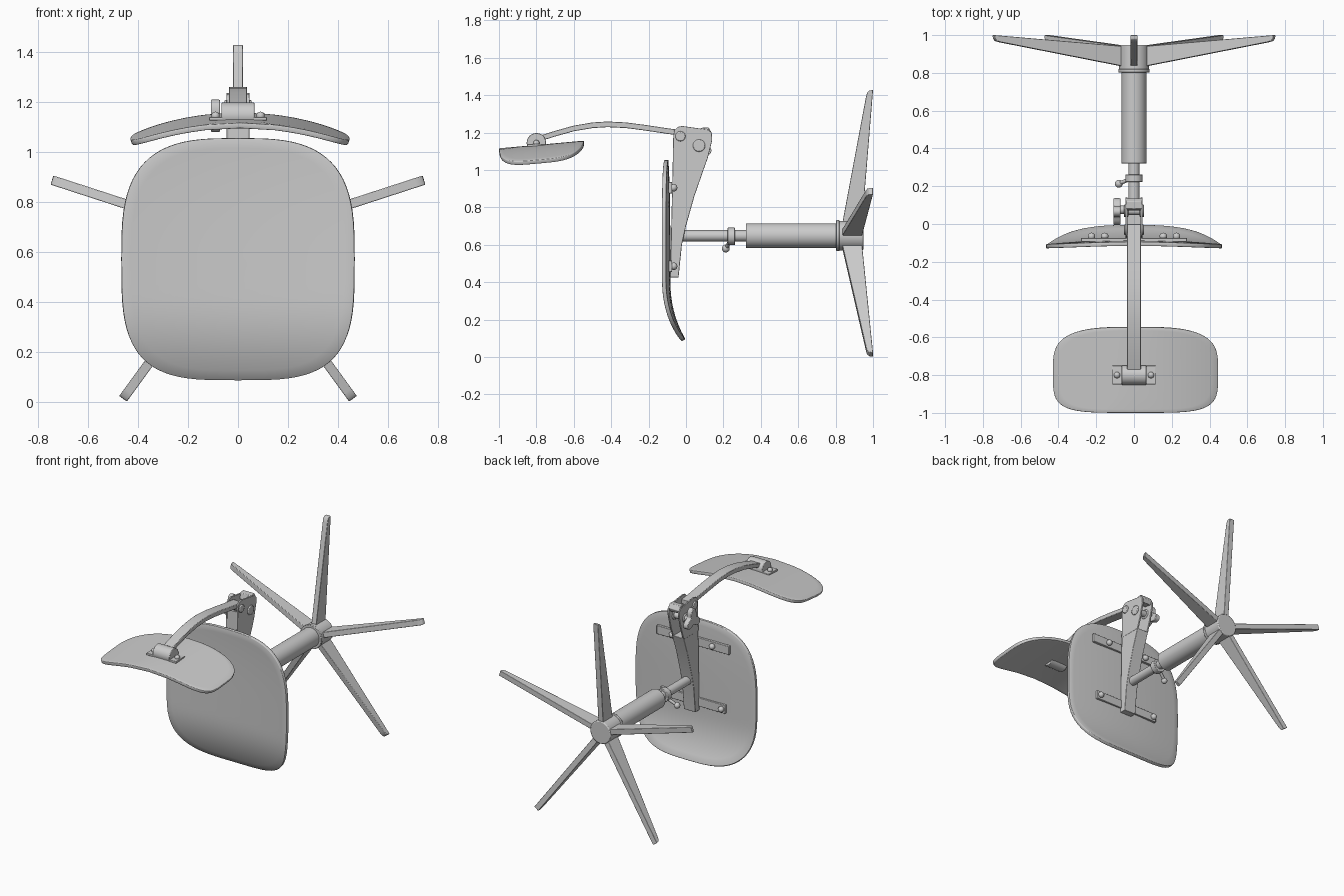
import bpy, bmesh, math
from mathutils import Vector, Matrix

if "Cube" in bpy.data.objects:
    bpy.data.objects.remove(bpy.data.objects["Cube"])

AXIS_Z = 0.645  # height of the pedestal axis (chair lies on its back)


def finish(name, bm, bevel=0.0, smooth=True, solid=0.0):
    bmesh.ops.recalc_face_normals(bm, faces=bm.faces)
    me = bpy.data.meshes.new(name)
    bm.to_mesh(me)
    bm.free()
    ob = bpy.data.objects.new(name, me)
    bpy.context.collection.objects.link(ob)
    if solid:
        m = ob.modifiers.new("thickness", 'SOLIDIFY')
        m.thickness, m.offset = solid, 0
    if bevel:
        m = ob.modifiers.new("bevel", 'BEVEL')
        m.width, m.segments, m.limit_method = bevel, 2, 'ANGLE'
        m.angle_limit = math.radians(35)
    if smooth:
        bpy.ops.object.select_all(action='DESELECT')
        ob.select_set(True)
        bpy.context.view_layer.objects.active = ob
        bpy.ops.object.shade_smooth_by_angle(angle=math.radians(35))
    return ob


def panel(name, hu, hv, n_low, n_high, place, thick):
    """Rounded-rectangle shell made of concentric rings, bent by place(u, v)."""
    bm = bmesh.new()
    seg, rings = 80, 12
    centre = bm.verts.new(place(0, 0))
    prev = None
    for r in range(1, rings + 1):
        f = r / rings
        row = []
        for i in range(seg):
            a = 2 * math.pi * i / seg
            c, s = math.cos(a), math.sin(a)
            n = n_high if s >= 0 else n_low
            n = 2 + (n - 2) * f
            u = math.copysign(abs(c) ** (2 / n), c) * hu * f
            v = math.copysign(abs(s) ** (2 / n), s) * hv * f
            row.append(bm.verts.new(place(u, v)))
        for i in range(seg):
            j = (i + 1) % seg
            if prev:
                bm.faces.new((prev[i], row[i], row[j], prev[j]))
            else:
                bm.faces.new((centre, row[i], row[j]))
        prev = row
    return finish(name, bm, bevel=0.004, solid=thick)


def prism(name, profile, x0, x1, bevel=0.0, matrix=None):
    """Extrude a (y, z) profile along x."""
    bm = bmesh.new()
    a = [bm.verts.new((x0, y, z)) for y, z in profile]
    b = [bm.verts.new((x1, y, z)) for y, z in profile]
    bm.faces.new(a)
    bm.faces.new(b[::-1])
    for i in range(len(a)):
        j = (i + 1) % len(a)
        bm.faces.new((a[i], b[i], b[j], a[j]))
    if matrix:
        bm.transform(matrix)
    return finish(name, bm, bevel)


def box(name, x, y, z, bevel=0.003):
    return prism(name, [(y[0], z[0]), (y[1], z[0]), (y[1], z[1]), (y[0], z[1])], *x, bevel)


def rod(name, p, q, r, seg=32, bevel=0.003):
    p, q = Vector(p), Vector(q)
    d = q - p
    m = Matrix.Translation((p + q) / 2) @ d.to_track_quat('Z', 'Y').to_matrix().to_4x4()
    bm = bmesh.new()
    bmesh.ops.create_cone(bm, cap_ends=True, segments=seg, radius1=r, radius2=r,
                          depth=d.length, matrix=m)
    return finish(name, bm, bevel)


def ball(name, p, r):
    bm = bmesh.new()
    bmesh.ops.create_uvsphere(bm, u_segments=16, v_segments=10, radius=r,
                              matrix=Matrix.Translation(p))
    return finish(name, bm)


# seat shell: dished across, with a waterfall front lip
def seat_point(u, v):
    z = 0.572 + v
    lip = max(0, (0.42 - z) / 0.33)
    return (u, -0.095 - 0.023 * (u / 0.465) ** 2 + 0.082 * lip ** 2.3 - 0.01 * max(0, v / 0.48) ** 3, z)


panel("seat", 0.466, 0.482, 3.5, 3.1, seat_point, 0.022)


# backrest shell: arched across and slightly tilted
def back_point(u, v):
    return (u + 0.008, -0.772 + v, 1.125 + 0.09 * v - 0.08 * (u / 0.435) ** 2)


panel("backrest", 0.435, 0.227, 4.6, 3.3, back_point, 0.022)

# backrest mount: plate, barrel and screws
box("backrest_plate", (-0.115, 0.115), (-0.85, -0.75), (1.124, 1.139))
rod("backrest_barrel", (-0.065, -0.8, 1.145), (0.065, -0.8, 1.145), 0.052)
for s in (-1, 1):
    ball("backrest_screw", (s * 0.09, -0.8, 1.143), 0.017)

# curved flat arm carrying the backrest
path = [(-0.82, 1.155), (-0.77, 1.172), (-0.7, 1.194), (-0.6, 1.222), (-0.5, 1.239), (-0.42, 1.244),
        (-0.32, 1.239), (-0.22, 1.226), (-0.1, 1.208), (0.0, 1.195)]
prism("back_arm", [(y, z + 0.015) for y, z in path] + [(y, z - 0.015) for y, z in reversed(path)],
      -0.036, 0.036, 0.003)

# spine bracket: solid lower part, open cheeks above
edge = [(-0.085, 0.425), (-0.04, 0.425), (-0.022, 0.60), (0.0, 0.70), (0.045, 0.86), (0.09, 0.99)]
prism("spine", edge + [(-0.072, 0.99)], -0.045, 0.045, 0.003)
cheek = [(-0.072, 0.985), (0.088, 0.985), (0.115, 1.06), (0.14, 1.16), (0.138, 1.195), (0.12, 1.215),
         (-0.02, 1.235), (-0.045, 1.23), (-0.063, 1.212), (-0.068, 1.18)]
for s in (-1, 1):
    prism("spine_cheek", cheek, s * 0.035, s * 0.046, 0.002)
    for y, z, r in ((-0.03, 1.18, 0.027), (0.07, 1.13, 0.033)):
        rod("pivot_bolt", (s * 0.03, y, z), (s * 0.054, y, z), r, 24, 0.005)
prism("spine_front_wall", [(-0.071, 0.98), (-0.058, 0.98), (-0.054, 1.165), (-0.067, 1.165)], -0.04, 0.04)
prism("spine_cap", [(0.07, 1.185), (0.125, 1.175), (0.137, 1.2), (0.12, 1.228), (0.08, 1.225)],
      -0.043, 0.043, 0.003)
for y, z in ((-0.03, 1.18), (0.07, 1.13)):
    rod("pivot_pin", (-0.04, y, z), (0.04, y, z), 0.022)

# tilt adjusting knob on the left side
rod("knob_shaft", (-0.075, 0.075, 1.13), (-0.04, 0.075, 1.13), 0.022)
lobes = []
for i in range(36):
    a = 2 * math.pi * i / 36
    r = 0.056 + 0.022 * math.cos(3 * a - math.pi * 1.5)
    lobes.append((0.066 + r * math.cos(a), 1.13 + r * math.sin(a)))
prism("tilt_knob", lobes, -0.108, -0.072, 0.004)

# seat straps and screws
for z, half, sx in ((0.905, 0.28, 0.155), (0.485, 0.25, 0.225)):
    box("seat_strap", (-half, half), (-0.094, -0.074), (z - 0.03, z + 0.03))
    for s in (-1, 1):
        ball("strap_screw", (s * sx, -0.066, z), 0.02)

# pedestal: gas post, clamp with pin, outer tube, hub
rod("post", (0, -0.03, AXIS_Z + 0.003), (0, 0.36, AXIS_Z + 0.003), 0.03)
rod("height_clamp", (0, 0.222, AXIS_Z), (0, 0.262, AXIS_Z), 0.046)
rod("clamp_pin", (-0.025, 0.235, AXIS_Z - 0.025), (-0.08, 0.215, 0.582), 0.01, 12, 0)
ball("clamp_pin_ball", (-0.08, 0.213, 0.58), 0.021)
rod("outer_tube", (0, 0.32, AXIS_Z + 0.004), (0, 0.82, AXIS_Z + 0.004), 0.066)
rod("base_hub", (0, 0.808, AXIS_Z + 0.004), (0, 0.948, AXIS_Z + 0.004), 0.079, 40, 0.006)
rod("hub_collar", (0, 0.803, AXIS_Z + 0.004), (0, 0.82, AXIS_Z + 0.004), 0.083, 40, 0.003)

# five tapered legs around the hub
leg = [(0.832, 0.05), (0.962, 0.745), (0.968, 0.768), (0.98, 0.78), (1.0, 0.782), (0.94, 0.05)]
for i in range(5):
    m = Matrix.Translation((0, 0, AXIS_Z)) @ Matrix.Rotation(math.radians(72 * i), 4, 'Y')
    prism("base_leg", leg, -0.019, 0.019, 0.003, m)
